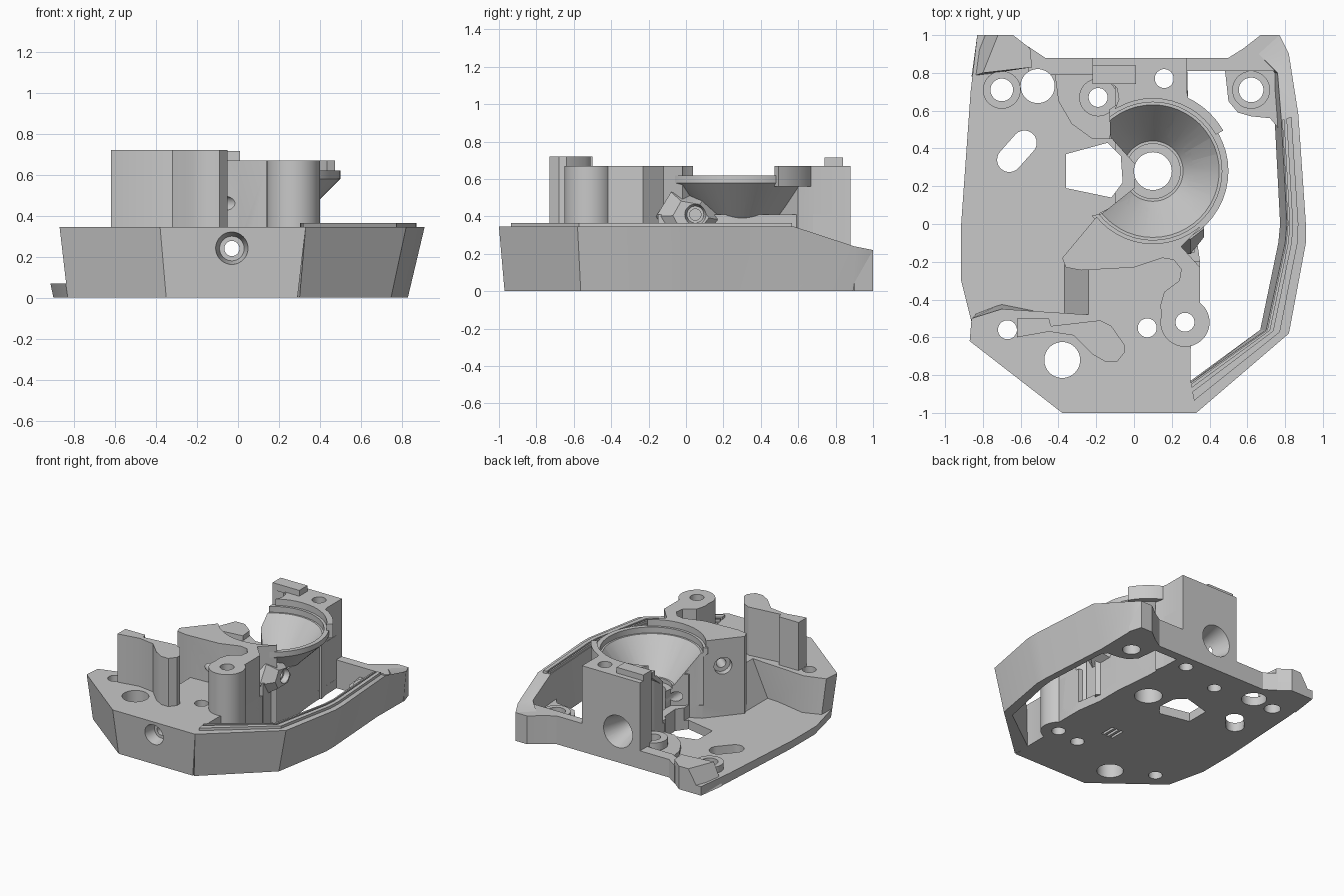
import bpy, bmesh, math
from mathutils import Vector

cube = bpy.data.objects.get("Cube")
if cube:
    bpy.data.objects.remove(cube, do_unlink=True)

grey = bpy.data.materials.new("plain_grey")
grey.use_nodes = True
colour = (0.58, 0.58, 0.58, 1)
grey.diffuse_color = colour
grey.node_tree.nodes["Principled BSDF"].inputs["Base Color"].default_value = colour

parts, cutters = [], []


def loft(name, rings, group=parts):
    """Skin closed rings of equal length, cap both ends and face outward."""
    bm = bmesh.new()
    loops = [[bm.verts.new(p) for p in ring] for ring in rings]
    for a, b in zip(loops, loops[1:]):
        for i in range(len(a)):
            j = (i + 1) % len(a)
            bm.faces.new((a[i], a[j], b[j], b[i]))
    bm.faces.new(loops[0][::-1])
    bm.faces.new(loops[-1])
    bm.normal_update()
    if bm.calc_volume(signed=True) < 0:
        bmesh.ops.reverse_faces(bm, faces=bm.faces)
    mesh = bpy.data.meshes.new(name)
    bm.to_mesh(mesh)
    bm.free()
    mesh.materials.append(grey)
    obj = bpy.data.objects.new(name, mesh)
    bpy.context.collection.objects.link(obj)
    group.append(obj)


def prism(name, low, z0, z1, high=None, group=parts):
    loft(name, [[(x, y, z0) for x, y in low],
                [(x, y, z1) for x, y in (high or low)]], group)


def rod(name, start, end, r0, r1=None, group=parts):
    """Cylinder or cone between two points."""
    a, b = Vector(start), Vector(end)
    axis = (b - a).normalized()
    u = axis.orthogonal().normalized()
    v = axis.cross(u)
    turns = [math.tau * i / 48 for i in range(48)]
    loft(name, [[c + r * (u * math.cos(t) + v * math.sin(t)) for t in turns]
                for c, r in ((a, r0), (b, r0 if r1 is None else r1))], group)


def post(name, x, y, z0, z1, r0, r1=None, group=parts):
    rod(name, (x, y, z0), (x, y, z1), r0, r1, group)


# Floor plate and front deck with flared sides
inner = [(.3, -.66), (.35, -.45), (.35, -.2), (.32, 0), (.32, .2), (.29, .5), (.28, .88),
         (-.47, .88), (-.55, .93), (-.64, 1), (-.83, 1)]
front = [(-.35, -.97), (.29, -.97)]
prism("floor_plate", front + inner + [(-.86, .7), (-.9, 0), (-.9, -.3), (-.83, -.6)], 0, .07,
      front + inner + [(-.865, .7), (-.915, 0), (-.915, -.3), (-.84, -.6)])
inner = [(.3, -.84), (.3, -.66), (.35, -.45), (.35, -.2), (0, -.15)]
prism("front_deck",
      front + inner + [(-.4, -.2), (-.4, -.48), (-.7, -.42), (-.83, -.47), (-.83, -.6)], 0, .345,
      [(-.38, -1), (.33, -1)] + inner +
      [(-.24, -.2), (-.24, -.48), (-.7, -.45), (-.86, -.5), (-.87, -.62)])

# Side rail: outer x, y, inner x, y, top height
rail = [(.33, -1, .3, -.84, .345), (.82, -.58, .7, -.56, .345), (.91, -.1, .8, -.1, .345),
        (.91, 0, .81, 0, .345), (.87, .58, .78, .55, .345), (.82, .9, .76, .8, .24),
        (.77, 1, .66, .9, .22)]


def lean(y):
    return y * .97 if y < 0 else y


loft("side_rail", [[(ox * .91 if oy < .8 else ox * .97, lean(oy), 0), (ox, oy, z),
                    (ix, iy, z), (ix * .955, iy, 0)] for ox, oy, ix, iy, z in rail])


def across(row, t, z):
    ox, oy, ix, iy, _ = row
    return (ix + (ox - ix) * t, iy + (oy - iy) * t, z)


for label, t0, t1 in (("rail_lip", .3, .6), ("rail_inner_lip", .05, .17)):
    loft(label, [[across(r, t0, .33), across(r, t1, .33), across(r, t1, .365),
                  across(r, t0, .365)] for r in rail[:5]])

# Rear walls, corner lug and ledges
prism("rear_right_wall", [(.22, .81), (.74, .81), (.8, .9), (.77, 1), (.67, 1), (.58, .93),
                          (.5, .88), (.22, .88)], 0, .22)
prism("rear_right_ledge", [(.48, .83), (.5, .65), (.55, .59), (.62, .57), (.72, .56),
                           (.77, .5), (.79, .83)], 0, .14)
prism("rear_left_wall", [(-.2, .79), (-.2, .88), (-.47, .88), (-.56, .94), (-.56, .79)], 0, .14)
prism("corner_lug", [(-.55, .93), (-.64, 1), (-.83, 1), (-.86, .78), (-.54, .83)], 0, .18,
      [(-.55, .93), (-.64, 1), (-.72, 1), (-.8, .8), (-.54, .83)])
prism("floor_step", [(-.42, .8), (-.08, .8), (-.1, .45), (-.22, .45), (-.33, .53), (-.4, .65)],
      0, .1)
post("left_screw_boss", -.7, .71, 0, .12, .1)
post("inner_screw_boss", -.19, .67, 0, .16, .1)
post("right_screw_boss", .62, .71, 0, .16, .1)

# Central pillar and the bowl it carries
prism("central_pillar", [(-.05, -.15), (.32, -.15), (.32, .2), (.29, .5), (.28, .82),
                         (-.1, .82), (-.1, .1)], 0, .41)
prism("middle_body", [(-.18, .06), (-.38, -.18), (-.36, -.23), (-.28, -.245), (0, -.23),
                      (.15, -.18), (.21, -.19), (.25, -.24), (.24, -.3), (.16, -.36),
                      (.14, -.43), (.15, -.56), (.2, -.45), (.35, -.42), (.35, -.23),
                      (.25, -.12), (.35, -.02), (.1, .2)], .05, .67)
post("bowl_cone", .1, .28, .36, .58, .18, .4)
post("bowl_rim", .1, .28, .58, .62, .4)
post("corner_post", .27, -.52, 0, .67, .13)
arc = [math.radians(30 + 5 * i) for i in range(13)]
prism("rim_guard", [(.1 + r * math.cos(a), .28 + r * math.sin(a))
                    for r, sweep in ((.43, arc), (.385, arc[::-1])) for a in sweep], .56, .67)

# Rear block with its top tab
prism("rear_block", [(-.22, .88), (-.22, .74), (-.14, .76), (-.09, .72), (-.08, .66),
                     (-.12, .56), (-.13, .45), (.1, .45), (.3, .6), (.28, .7), (.28, .88)],
      0, .67)
prism("top_tab", [(-.22, .74), (.01, .74), (.01, .84), (-.22, .84)], .66, .715)

# Tall front wall with a rounded end
prism("tall_front_wall", [(-.62, -.6), (-.45, -.57), (-.32, -.59), (-.22, -.69), (-.15, -.73),
                          (-.09, -.73), (-.05, -.68), (-.05, -.64), (-.12, -.54), (-.18, -.51),
                          (-.44, -.54), (-.45, -.5), (-.62, -.5)], .3, .72)

# Faceted side boss
facet = [(-.16, .4), (-.08, .53), (.1, .5), (.19, .38), (.12, .3), (-.1, .3)]
loft("faceted_side_boss", [[(.1, y, z) for y, z in facet],
                           [(.3, y, z) for y, z in facet],
                           [(.37, .04 + (y - .04) * .55, .41 + (z - .41) * .6)
                            for y, z in facet]])

# Vertical through holes
for x, y, r in ((-.7, .71, .06), (-.51, .73, .09), (.62, .71, .065), (-.67, -.56, .05),
                (-.38, -.72, .095), (.07, -.55, .05), (.27, -.52, .05), (-.19, .67, .05),
                (.16, .77, .05), (.1, .28, .1)):
    post("hole_cutter", x, y, -.1, .9, r, group=cutters)
slot = [math.radians(-45 + 15 * i) for i in range(13)]
prism("slot_cutter",
      [(-.58 + .065 * math.cos(a), .43 + .065 * math.sin(a)) for a in slot] +
      [(-.66 - .065 * math.cos(a), .34 - .065 * math.sin(a)) for a in slot],
      -.1, .3, group=cutters)
prism("window_cutter", [(-.36, .37), (-.14, .43), (-.07, .36), (-.06, .22), (-.12, .14),
                        (-.36, .19)], -.1, .3, group=cutters)

# Shallow grille under the deck
for x in (-.08, -.04, 0):
    prism("grille_cutter", [(x - .01, -.35), (x + .01, -.35), (x + .01, -.23), (x - .01, -.23)],
          -.1, .06, group=cutters)

# Bowl hollow, its rim clearance and its open side
post("bowl_cutter", .1, .28, .33, .58, .16, .355, group=cutters)
post("bowl_mouth_cutter", .1, .28, .575, .9, .365, group=cutters)
post("bowl_seat_cutter", .1, .28, .3, .35, .145, group=cutters)
post("rim_clearance_cutter", .1, .28, .62, .9, .384, group=cutters)
prism("open_side_cutter", [(.01, .31), (-.125, .46), (-.135, .7), (-.45, .7), (-.45, 0),
                           (-.17, .055), (0, .19)], .17, .9, group=cutters)

# Horizontal screw holes with countersinks
rod("long_hole_cutter", (-.03, -1.1, .24), (-.03, 1.1, .24), .037, group=cutters)
rod("front_sink_cutter", (-.03, -1.02, .24), (-.03, -.9, .24), .085, .06, cutters)
rod("rear_sink_cutter", (-.03, .9, .24), (-.03, .65, .24), .13, .06, cutters)
rod("body_hole_cutter", (-.41, .05, .46), (.05, -.33, .46), .035, group=cutters)
rod("body_sink_cutter", (-.41, .05, .46), (-.24, -.09, .46), .065, group=cutters)
rod("side_hole_cutter", (.5, .05, .41), (.29, .05, .41), .03, group=cutters)
rod("side_sink_cutter", (.4, .05, .41), (.33, .05, .41), .065, .045, cutters)


def extents(obj):
    spans = zip(*(v.co for v in obj.data.vertices))
    return [(min(s), max(s)) for s in map(list, spans)]


def overlaps(a, b):
    return all(p[0] < q[1] and q[0] < p[1] for p, q in zip(extents(a), extents(b)))


def volume(mesh):
    bm = bmesh.new()
    bm.from_mesh(mesh)
    size = bm.calc_volume(signed=True)
    bm.free()
    return size


def cut(part, cutter):
    """Subtract the cutter, keeping only a result that is sensibly smaller."""
    for solver in ('EXACT', 'MANIFOLD'):
        backup = part.data.copy()
        mod = part.modifiers.new("cut", 'BOOLEAN')
        mod.operation = 'DIFFERENCE'
        mod.solver = solver
        mod.object = cutter
        bpy.ops.object.modifier_apply(modifier=mod.name)
        full = volume(backup)
        if full * .15 < volume(part.data) < full * .99999:
            return
        part.data = backup


# Cut each part where a cutter reaches it, then shade
uncut = ("rim_guard", "rail_lip", "rail_inner_lip", "side_rail", "top_tab")
for part in parts:
    bpy.ops.object.select_all(action='DESELECT')
    part.select_set(True)
    bpy.context.view_layer.objects.active = part
    for cutter in cutters:
        if part.name not in uncut and overlaps(part, cutter):
            cut(part, cutter)
    bpy.ops.object.shade_smooth_by_angle(angle=math.radians(30))
for cutter in cutters:
    bpy.data.objects.remove(cutter, do_unlink=True)
